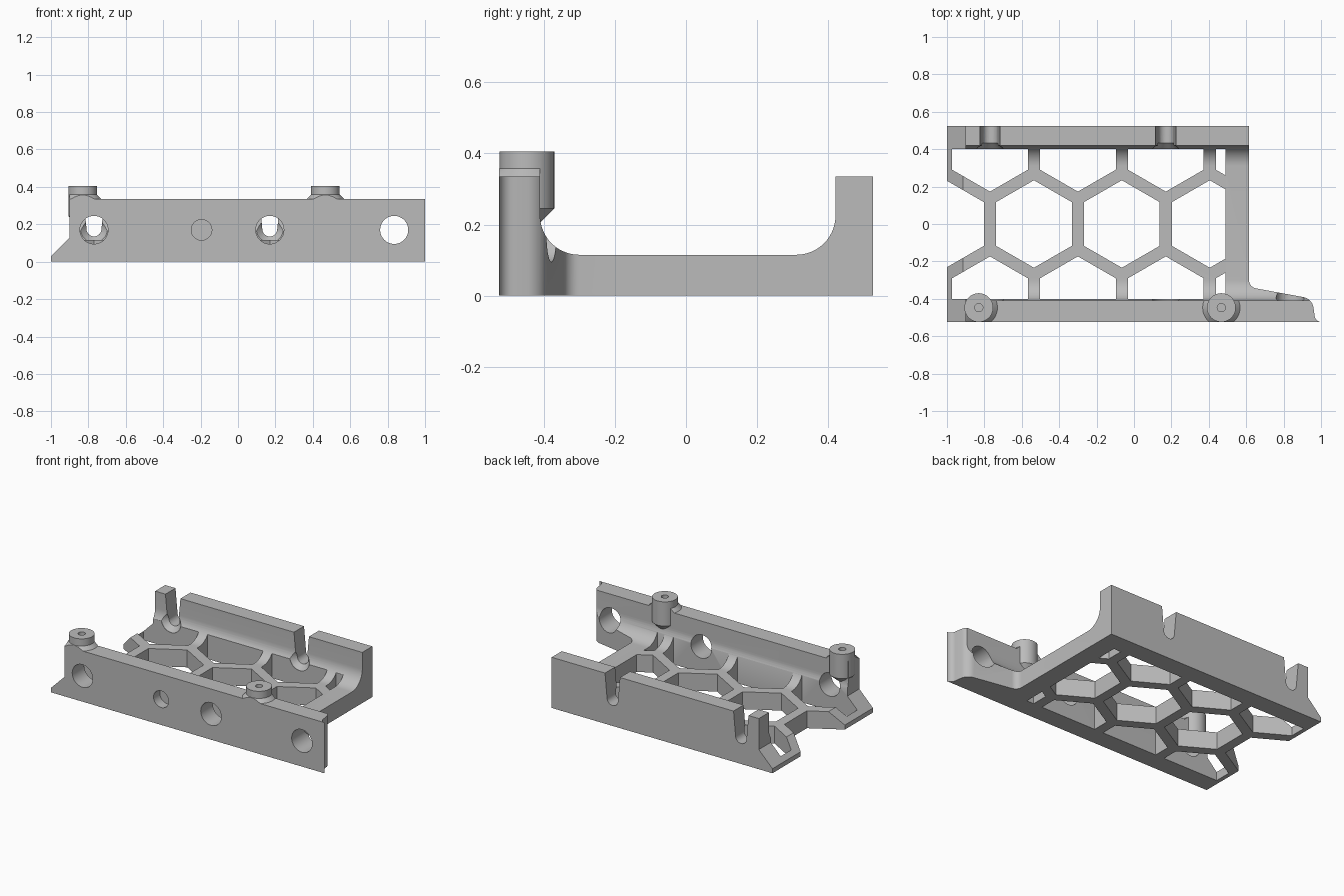
import bpy, bmesh
from math import sin, cos, pi, sqrt, radians

if "Cube" in bpy.data.objects:
    bpy.data.objects.remove(bpy.data.objects["Cube"])

grey = bpy.data.materials.new("plain grey")
grey.use_nodes = True
grey.diffuse_color = (0.5, 0.5, 0.5, 1)
grey.node_tree.nodes["Principled BSDF"].inputs["Base Color"].default_value = (0.5, 0.5, 0.5, 1)

# Maps (u, v, along) to xyz for each extrusion axis
PLACE = {"x": lambda u, v, w: (w, u, v),
         "y": lambda u, v, w: (u, w, v),
         "z": lambda u, v, w: (u, v, w)}


def loft(name, rings, axis):
    """Solid through rings, each a list of 2D points and a position along the axis."""
    bm = bmesh.new()
    loops = [[bm.verts.new(PLACE[axis](u, v, w)) for u, v in pts] for pts, w in rings]
    n = len(loops[0])
    bm.faces.new(loops[0])
    bm.faces.new(loops[-1])
    for a, b in zip(loops, loops[1:]):
        for i in range(n):
            j = (i + 1) % n
            bm.faces.new((a[i], a[j], b[j], b[i]))
    bmesh.ops.recalc_face_normals(bm, faces=bm.faces)
    mesh = bpy.data.meshes.new(name)
    bm.to_mesh(mesh)
    bm.free()
    mesh.materials.append(grey)
    obj = bpy.data.objects.new(name, mesh)
    bpy.context.collection.objects.link(obj)
    return obj


def prism(name, pts, axis, start, end):
    return loft(name, [(pts, start), (pts, end)], axis)


def arc(cu, cv, r, a0, a1, n=14):
    angles = [radians(a0 + (a1 - a0) * i / n) for i in range(n + 1)]
    return [(cu + r * cos(a), cv + r * sin(a)) for a in angles]


def lathe(name, cu, cv, profile, axis):
    return loft(name, [(arc(cu, cv, r, 0, 360, 48)[:-1], w) for r, w in profile], axis)


def rect(u0, u1, v0, v1):
    return [(u0, v0), (u1, v0), (u1, v1), (u0, v1)]


def combine(obj, tool, operation):
    mod = obj.modifiers.new("combine", "BOOLEAN")
    mod.operation, mod.solver, mod.object = operation, "EXACT", tool
    bpy.context.view_layer.objects.active = obj
    bpy.ops.object.modifier_apply(modifier=mod.name)
    bpy.data.objects.remove(tool)


FRONT, BACK, TOP, FLOOR = -0.525, 0.525, 0.335, 0.115
FILLET = 0.11

# Channel: U section with filleted inner corners
section = [(FRONT, 0), (BACK, 0), (BACK, TOP), (0.42, TOP)]
section += arc(0.42 - FILLET, FLOOR + FILLET, FILLET, 0, -90)
section += arc(-0.41 + FILLET, FLOOR + FILLET, FILLET, -90, -180)
section += [(-0.41, TOP), (FRONT, TOP)]
frame = prism("bracket_frame", section, "x", -1, 1)

# Plan outline: short rear part, long front wall with a curved end and gusset
plan = [(-1.1, -0.6), (1, -0.6), (1, FRONT)]
plan += arc(1.005, -0.485, 0.04, 265, 180, 8)
plan += arc(0.895, -0.455, 0.065, 10, 80, 8)
plan += arc(0.66, -0.3, 0.045, 260, 180, 8)
plan += [(0.615, 0.6), (-1.1, 0.6)]
combine(frame, prism("plan_cutter", plan, "z", -0.1, 0.6), "INTERSECT")

# Honeycomb floor openings, trimmed to the floor panel
PITCH = 0.47
RADIUS = 0.405 / sqrt(3)
ROW = PITCH * sqrt(3) / 2
panel = prism("panel_cutter", rect(-1.3, 0.49, -0.4, 0.4), "z", -0.1, 0.5)
cells = None
for row in (-1, 0, 1):
    for col in range(4):
        cx = -1.005 + PITCH * (col + abs(row) / 2)
        cell = prism("cell", arc(cx, row * ROW, RADIUS, 30, 330, 5), "z", -0.05, 0.3)
        if cells is None:
            cells = cell
        else:
            combine(cells, cell, "UNION")
combine(cells, panel, "INTERSECT")
combine(frame, cells, "DIFFERENCE")

# Sloped left end
slope = [(-1.2, 0.03), (-1, 0.03), (-0.9, 0.13), (-0.9, 0.6), (-1.2, 0.6)]
combine(frame, prism("slope_cutter", slope, "y", -0.7, 0.7), "DIFFERENCE")

# Screw posts on the front wall, with flared collars
BOSS_Y, BOSS_R = -0.447, 0.077
for x in (-0.83, 0.467):
    collar = lathe("collar", x, BOSS_Y, [(0.115, 0.32), (0.076, 0.359)], "z")
    trim = prism("collar_trim", rect(-0.9, 0.9, FRONT, -0.41), "z", 0.2, 0.5)
    combine(collar, trim, "INTERSECT")
    combine(frame, collar, "UNION")
    post = lathe("post", x, BOSS_Y, [(0.02, 0.188), (BOSS_R, 0.245), (BOSS_R, 0.405)], "z")
    combine(frame, post, "UNION")
    bore = lathe("bore", x, BOSS_Y, [(0.022, 0.28), (0.022, 0.5)], "z")
    combine(frame, bore, "DIFFERENCE")

# Round holes through the front wall, and one blind hole
for x, r, depth in ((-0.77, 0.075, -0.28), (0.17, 0.075, -0.28),
                    (0.835, 0.075, -0.28), (-0.195, 0.055, -0.46)):
    hole = lathe("hole", x, 0.17, [(r, -0.6), (r, depth)], "y")
    combine(frame, hole, "DIFFERENCE")

# Tapered slots with countersunk seats in the rear wall
for x in (-0.77, 0.17):
    slot = [(x - 0.057, 0.36)] + arc(x, 0.175, 0.04, 180, 360) + [(x + 0.057, 0.36)]
    combine(frame, prism("slot", slot, "y", 0.3, 0.6), "DIFFERENCE")
    seat = lathe("seat", x, 0.175, [(0.072, 0.3), (0.072, 0.402), (0.04, 0.434)], "y")
    combine(frame, seat, "DIFFERENCE")

# Small chamfer around every underside edge
bm = bmesh.new()
bm.from_mesh(frame.data)
bmesh.ops.remove_doubles(bm, verts=bm.verts, dist=0.0002)
bmesh.ops.dissolve_limit(bm, angle_limit=radians(0.5), verts=bm.verts, edges=bm.edges)
rim = [e for e in bm.edges if all(abs(v.co.z) < 0.0005 for v in e.verts)
       and len(e.link_faces) == 2 and e.calc_face_angle() > 0.5]
bmesh.ops.bevel(bm, geom=rim, offset=0.01, segments=1, affect="EDGES", clamp_overlap=True)
bm.to_mesh(frame.data)
bm.free()

bpy.ops.object.select_all(action="DESELECT")
frame.select_set(True)
bpy.context.view_layer.objects.active = frame
bpy.ops.object.shade_smooth_by_angle(angle=radians(25))
